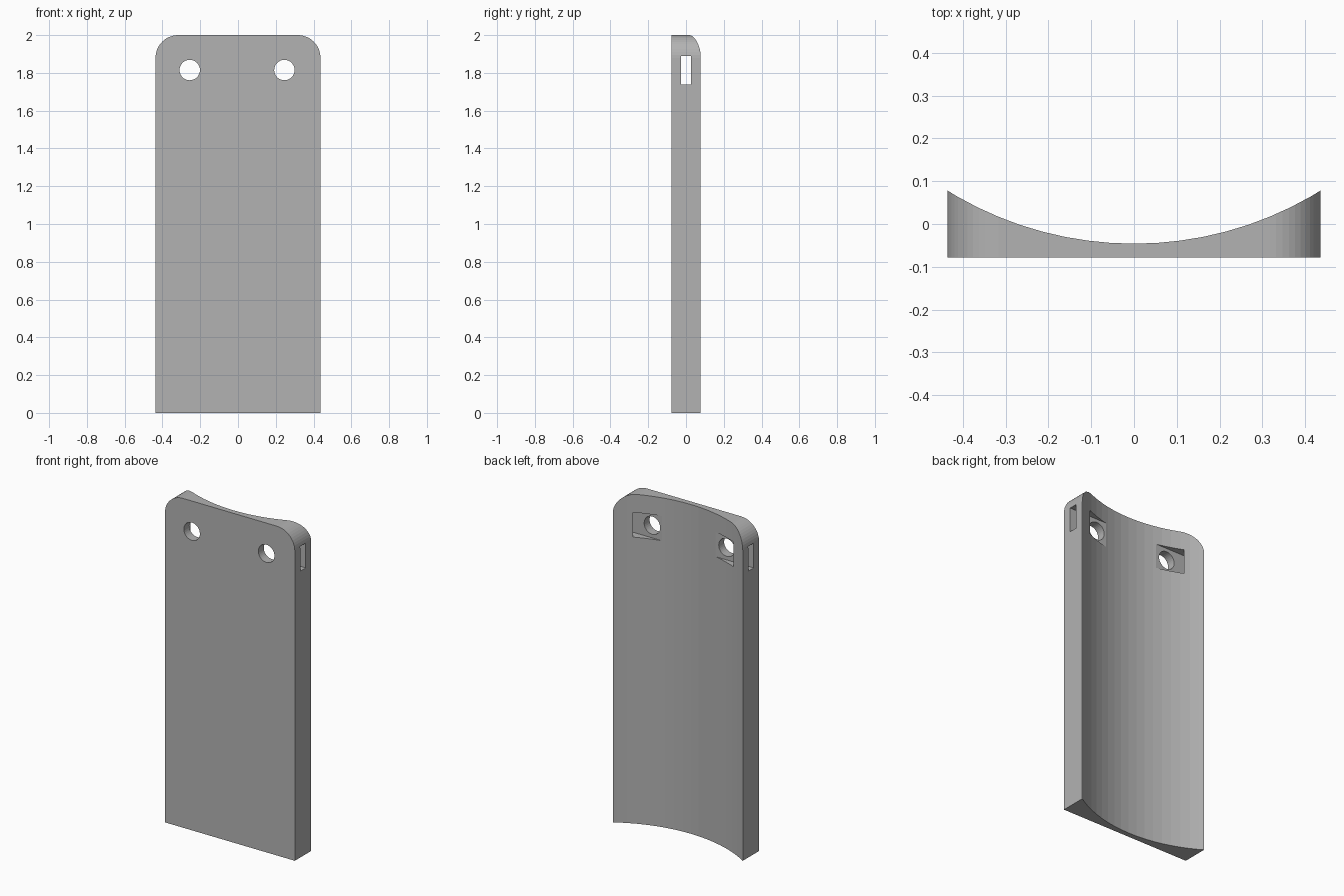
import bpy, bmesh, math
from mathutils import Matrix, Vector

if "Cube" in bpy.data.objects:
    bpy.data.objects.remove(bpy.data.objects["Cube"])

W, D, H = 0.4365, 0.078, 2.0      # half width, half depth, height
CORNER = 0.12                     # top corner radius
DIP = -0.046                      # deepest point of the hollow back
SAG = D - DIP
R = (W * W + SAG * SAG) / (2 * SAG)

grey = bpy.data.materials.new("plain_grey")
grey.use_nodes = True
colour = (0.45, 0.45, 0.45, 1)
grey.diffuse_color = colour
grey.node_tree.nodes["Principled BSDF"].inputs["Base Color"].default_value = colour


def make_object(name, bm):
    bmesh.ops.recalc_face_normals(bm, faces=bm.faces)
    mesh = bpy.data.meshes.new(name)
    bm.to_mesh(mesh)
    bm.free()
    mesh.materials.append(grey)
    obj = bpy.data.objects.new(name, mesh)
    bpy.context.collection.objects.link(obj)
    return obj


def box(name, centre, size):
    bm = bmesh.new()
    bmesh.ops.create_cube(bm, size=1, matrix=Matrix.Translation(centre) @ Matrix.Diagonal((*size, 1)))
    return make_object(name, bm)


def cylinder(name, centre, radius, length, sides, turn=Matrix()):
    bm = bmesh.new()
    bmesh.ops.create_cone(bm, cap_ends=True, segments=sides, radius1=radius, radius2=radius,
                          depth=length, matrix=Matrix.Translation(centre) @ turn)
    return make_object(name, bm)


def cut(target, cutter):
    mod = target.modifiers.new(cutter.name, "BOOLEAN")
    mod.operation, mod.solver, mod.object = "DIFFERENCE", "EXACT", cutter
    cutter.hide_render = True
    bpy.context.view_layer.objects.active = target
    bpy.ops.object.modifier_apply(modifier=mod.name)
    bpy.data.objects.remove(cutter)


# Plate: flat front outline with rounded top corners, pushed back to full depth
outline = [(-W, 0), (W, 0)]
for side, start in ((1, 0), (-1, 90)):
    for i in range(13):
        a = math.radians(start + i * 7.5)
        outline.append((side * (W - CORNER) + CORNER * math.cos(a), H - CORNER + CORNER * math.sin(a)))
bm = bmesh.new()
face = bm.faces.new([bm.verts.new((x, -D, z)) for x, z in outline])
moved = bmesh.ops.extrude_face_region(bm, geom=[face])["geom"]
bmesh.ops.translate(bm, vec=Vector((0, 2 * D, 0)), verts=[g for g in moved if isinstance(g, bmesh.types.BMVert)])
plate = make_object("curved_back_plate", bm)

# Hollow back
cut(plate, cylinder("back_hollow", (0, DIP + R, H / 2), R, H + 1, 96))

# Strap slot running sideways through both thick edges
cut(plate, box("strap_slot", (0, 0, 1.814), (2, 0.052, 0.15)))

# Round holes from front to back
for name, x in (("right_hole", -0.2555), ("left_hole", 0.2455)):
    cut(plate, cylinder(name, (x, 0, 1.815), 0.054, 1, 32, Matrix.Rotation(math.pi / 2, 4, "X")))

# Smooth curves, sharp edges
bpy.ops.object.select_all(action="DESELECT")
plate.select_set(True)
bpy.context.view_layer.objects.active = plate
bpy.ops.object.shade_smooth_by_angle(angle=math.radians(3))
